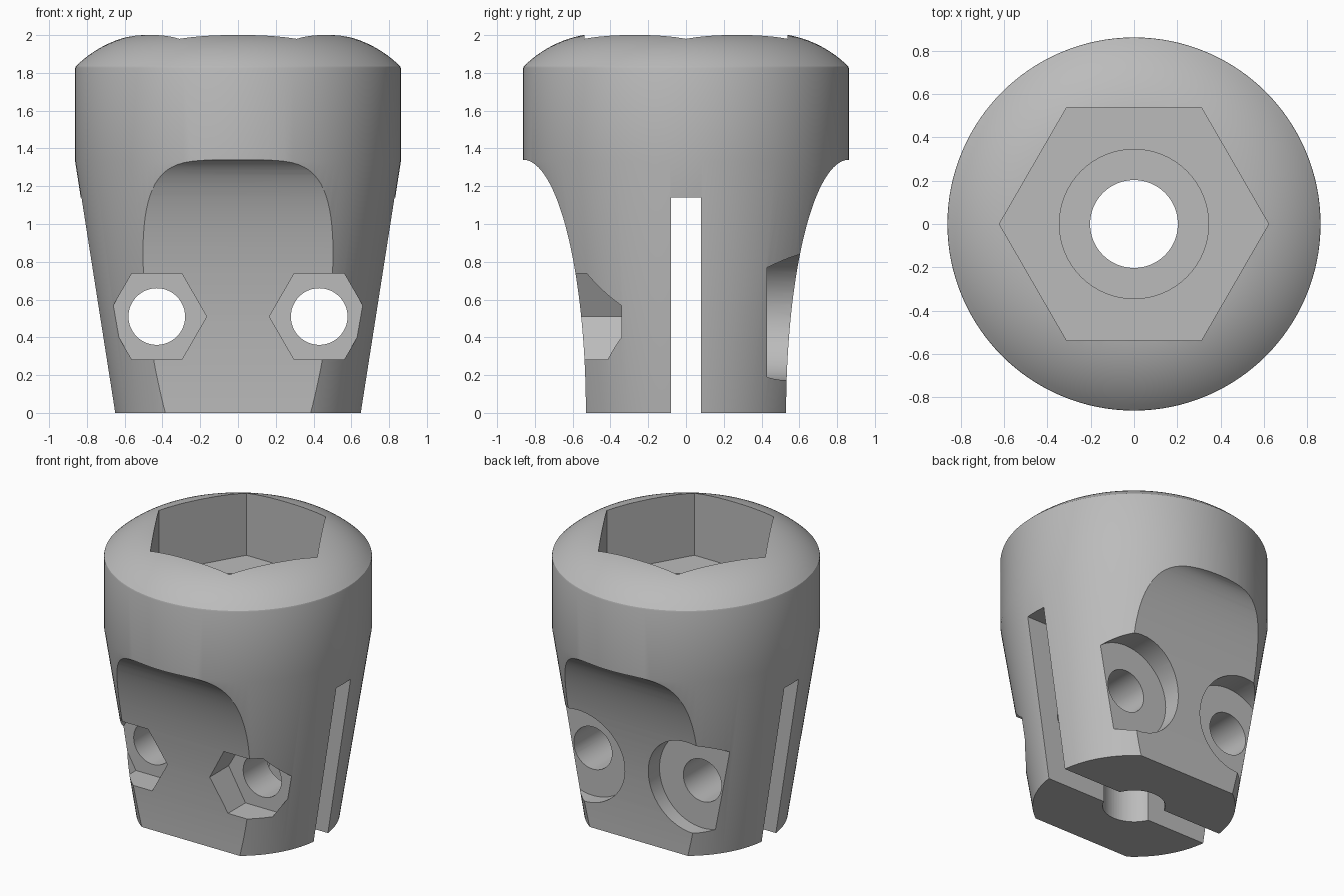
import bpy, bmesh
from math import sin, cos, pi, radians
from mathutils import Matrix

cube = bpy.data.objects.get("Cube")
if cube:
    bpy.data.objects.remove(cube, do_unlink=True)

metal = bpy.data.materials.new("grey_metal")
metal.use_nodes = True
GREY = (0.5, 0.5, 0.5, 1)
metal.diffuse_color = GREY
metal.node_tree.nodes["Principled BSDF"].inputs["Base Color"].default_value = GREY


def add_object(name, bm):
    bmesh.ops.recalc_face_normals(bm, faces=bm.faces)
    mesh = bpy.data.meshes.new(name)
    bm.to_mesh(mesh)
    bm.free()
    mesh.materials.append(metal)
    obj = bpy.data.objects.new(name, mesh)
    bpy.context.collection.objects.link(obj)
    return obj


def prism(name, outline, start, end, matrix):
    """Extrude a 2D outline along local z, then place it."""
    bm = bmesh.new()
    face = bm.faces.new([bm.verts.new((u, v, start)) for u, v in outline])
    top = bmesh.ops.extrude_face_region(bm, geom=[face])["geom"]
    bmesh.ops.translate(bm, vec=(0, 0, end - start),
                        verts=[g for g in top if isinstance(g, bmesh.types.BMVert)])
    bmesh.ops.transform(bm, matrix=matrix, verts=bm.verts)
    return add_object(name, bm)


def polygon(radius, sides):
    return [(radius * cos(2 * pi * i / sides), radius * sin(2 * pi * i / sides))
            for i in range(sides)]


def revolve(name, profile, steps):
    bm = bmesh.new()
    verts = [bm.verts.new((r, 0, z)) for r, z in profile]
    edges = [bm.edges.new(pair) for pair in zip(verts, verts[1:])]
    bmesh.ops.spin(bm, geom=verts + edges, cent=(0, 0, 0), axis=(0, 0, 1),
                   angle=2 * pi, steps=steps)
    bmesh.ops.remove_doubles(bm, verts=bm.verts, dist=1e-5)
    return add_object(name, bm)


# Tapered body with a domed shoulder
shoulder = [(0.435 + 0.6 * sin(radians(a)), 1.41 + 0.6 * cos(radians(a)))
            for a in range(45, -1, -3)]
body = revolve("clamp_body", [(0, 0), (0.655, 0), (0.862, 1.33), (0.862, 1.825)]
               + shoulder + [(0, 2.01)], 128)

UP = Matrix.Identity(4)
ALONG_X = Matrix(((0, 0, 1, 0), (1, 0, 0, 0), (0, 1, 0, 0), (0, 0, 0, 1)))
cutters = [
    # Hex socket, counterbore and central bore
    prism("hex_socket", polygon(0.622, 6), 1.54, 2.2, UP),
    prism("counterbore", polygon(0.345, 64), 1.35, 1.6, UP),
    prism("central_bore", polygon(0.203, 64), -0.2, 1.45, UP),
    # Clamping slot across the lower half
    prism("clamp_slot", [(-0.08, -0.2), (0.08, -0.2), (0.08, 1.14), (-0.08, 1.14)],
          -1.2, 1.2, ALONG_X),
]

# Elliptical scoops at the front and back
arc = [(0.862 - 0.332 * cos(pi / 2 * i / 32), 1.34 * sin(pi / 2 * i / 32))
       for i in range(33)]
scoop = [(0.53, -0.2)] + arc + [(1.2, 1.34), (1.2, -0.2)]
for side, label in ((-1, "front"), (1, "back")):
    cutters.append(prism(label + "_scoop", [(side * y, z) for y, z in scoop],
                         -1.2, 1.2, ALONG_X))

# Bolt holes with nut pockets in front and round seats behind
for side, label in ((-1, "right"), (1, "left")):
    place = Matrix.Translation((0.43 * side, 0, 0.51)) @ Matrix.Rotation(pi / 2, 4, "X")
    cutters += [
        prism(label + "_bolt_hole", polygon(0.15, 48), -1.2, 1.2, place),
        prism(label + "_nut_pocket", polygon(0.264, 6), 0.342, 1.2, place),
        prism(label + "_bolt_seat", polygon(0.337, 64), -1.2, -0.43, place),
    ]

# Cut everything out of the body
bpy.context.view_layer.objects.active = body
for cutter in cutters:
    mod = body.modifiers.new(cutter.name, "BOOLEAN")
    mod.operation = "DIFFERENCE"
    mod.solver = "EXACT"
    mod.object = cutter
    bpy.ops.object.modifier_apply(modifier=mod.name)
    bpy.data.objects.remove(cutter, do_unlink=True)

# Single material and smooth curved walls with crisp edges
body.data.materials.clear()
body.data.materials.append(metal)
for poly in body.data.polygons:
    poly.material_index = 0
bpy.ops.object.select_all(action="DESELECT")
body.select_set(True)
bpy.ops.object.shade_smooth_by_angle(angle=radians(30))
